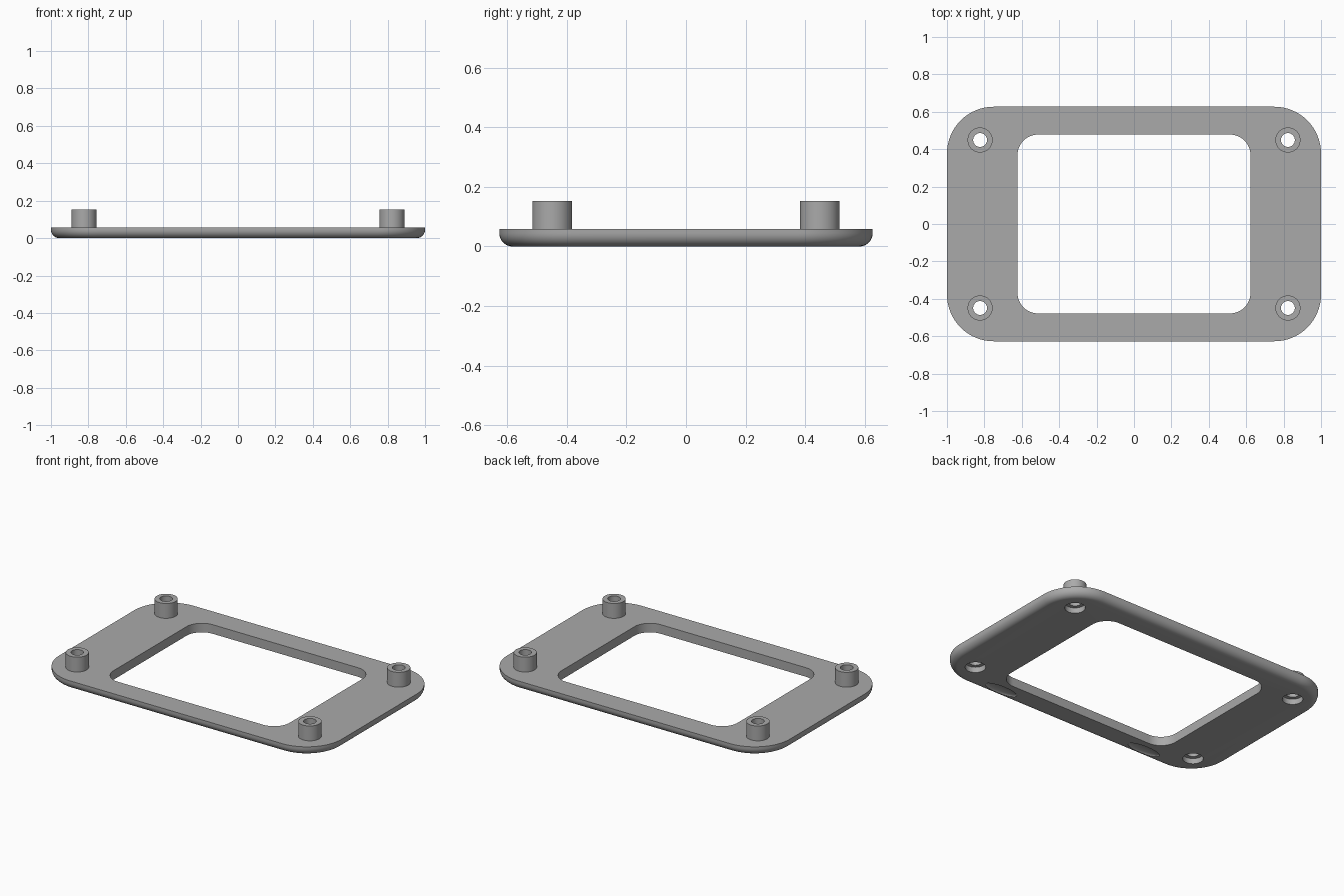
import bpy
import bmesh
from math import sin, cos, pi
from mathutils import Matrix

cube = bpy.data.objects.get("Cube")
if cube:
    bpy.data.objects.remove(cube, do_unlink=True)

grey = bpy.data.materials.new("mid grey")
grey.use_nodes = True
color = (0.4, 0.4, 0.4, 1)
grey.diffuse_color = color
grey.node_tree.nodes["Principled BSDF"].inputs["Base Color"].default_value = color

HALF_X, HALF_Y, THICK = 1.0, 0.627, 0.058
CORNER, FILLET = 0.25, 0.045
POST_X, POST_Y, POST_TOP = 0.823, 0.449, 0.153
SEGS = 16


def finish(name, bm):
    bmesh.ops.recalc_face_normals(bm, faces=bm.faces)
    mesh = bpy.data.meshes.new(name)
    bm.to_mesh(mesh)
    bm.free()
    obj = bpy.data.objects.new(name, mesh)
    bpy.context.collection.objects.link(obj)
    mesh.materials.append(grey)
    return obj


def rounded_rect(hx, hy, r):
    points = []
    for i, (sx, sy) in enumerate(((1, 1), (-1, 1), (-1, -1), (1, -1))):
        for k in range(SEGS + 1):
            a = (i + k / SEGS) * pi / 2
            points.append((sx * (hx - r) + r * cos(a), sy * (hy - r) + r * sin(a)))
    return points


def rounded_block(name, hx, hy, r, layers):
    """Stack rounded rectangles given as (inset, z) and cap both ends."""
    bm = bmesh.new()
    rings = [[bm.verts.new((x, y, z)) for x, y in rounded_rect(hx - d, hy - d, r - d)]
             for d, z in layers]
    n = len(rings[0])
    for low, high in zip(rings, rings[1:]):
        for i in range(n):
            j = (i + 1) % n
            bm.faces.new((low[i], low[j], high[j], high[i]))
    bm.faces.new(rings[0][::-1])
    bm.faces.new(rings[-1])
    return finish(name, bm)


def four_cylinders(name, radius, z0, z1):
    """One upright cylinder at each corner position."""
    bm = bmesh.new()
    for sx in (-1, 1):
        for sy in (-1, 1):
            place = Matrix.Translation((sx * POST_X, sy * POST_Y, (z0 + z1) / 2))
            bmesh.ops.create_cone(bm, cap_ends=True, segments=48, radius1=radius,
                                  radius2=radius, depth=z1 - z0, matrix=place)
    return finish(name, bm)


def combine(target, other, operation):
    mod = target.modifiers.new(operation, 'BOOLEAN')
    mod.operation, mod.object, mod.solver = operation, other, 'EXACT'
    bpy.context.view_layer.objects.active = target
    bpy.ops.object.modifier_apply(modifier=mod.name)
    bpy.data.objects.remove(other, do_unlink=True)


# Plate with a rounded lower rim
rim = [(FILLET * (1 - sin(t)), FILLET * (1 - cos(t)))
       for t in (k * pi / 16 for k in range(9))]
frame = rounded_block("frame_plate", HALF_X, HALF_Y, CORNER, rim + [(0, THICK)])

# Window opening
opening = rounded_block("opening_cutter", 0.623, 0.478, 0.11, [(0, -0.1), (0, 0.2)])
combine(frame, opening, 'DIFFERENCE')

# Corner posts, with screw holes and counterbores from below
combine(frame, four_cylinders("posts", 0.067, 0.045, POST_TOP), 'UNION')
combine(frame, four_cylinders("hole_cutter", 0.037, -0.1, 0.3), 'DIFFERENCE')
combine(frame, four_cylinders("counterbore_cutter", 0.06, -0.1, 0.035), 'DIFFERENCE')

# Two shallow scoops under the front edge
bm = bmesh.new()
for side in (-1, 1):
    place = Matrix.Translation((side * 0.54, -0.555, 0)) @ Matrix.Diagonal((0.115, 0.037, 0.012, 1))
    bmesh.ops.create_uvsphere(bm, u_segments=32, v_segments=16, radius=1, matrix=place)
combine(frame, finish("scoop_cutter", bm), 'DIFFERENCE')

# Smooth curved walls, crisp edges
bpy.ops.object.select_all(action='DESELECT')
frame.select_set(True)
bpy.context.view_layer.objects.active = frame
bpy.ops.object.shade_smooth_by_angle(angle=pi / 6)
